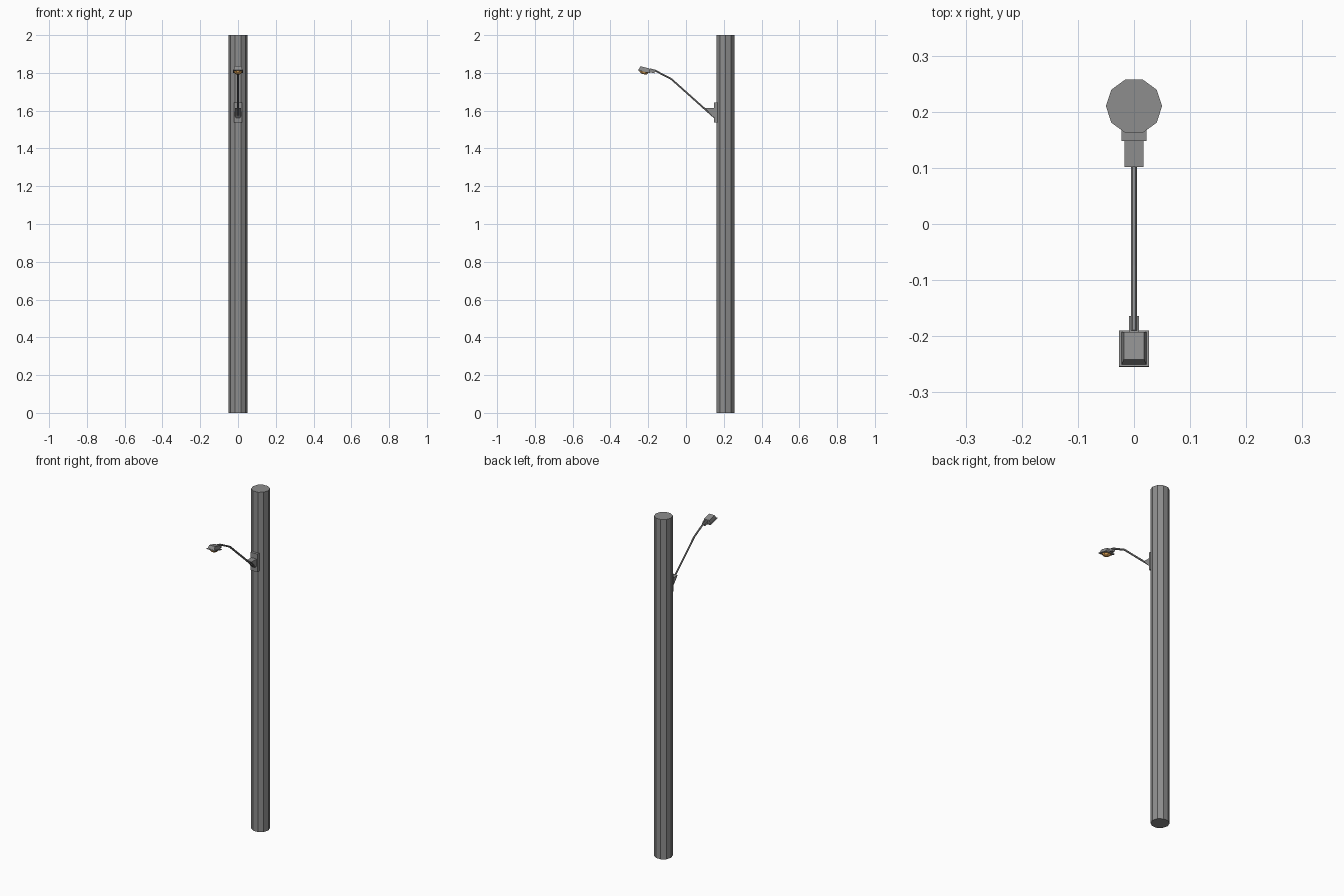
import bpy, bmesh, math
from mathutils import Matrix, Vector

if "Cube" in bpy.data.objects:
    bpy.data.objects.remove(bpy.data.objects["Cube"])


def material(name, rgb):
    m = bpy.data.materials.new(name)
    m.diffuse_color = (*rgb, 1)
    m.use_nodes = True
    m.node_tree.nodes["Principled BSDF"].inputs["Base Color"].default_value = m.diffuse_color
    return m


GREY = material("grey metal", (0.27, 0.27, 0.27))
AMBER = material("amber glass", (0.72, 0.36, 0.09))


def make(name, bm, mat, matrix=Matrix()):
    bmesh.ops.recalc_face_normals(bm, faces=bm.faces)
    me = bpy.data.meshes.new(name)
    bm.to_mesh(me)
    bm.free()
    me.materials.append(mat)
    ob = bpy.data.objects.new(name, me)
    bpy.context.collection.objects.link(ob)
    ob.matrix_world = matrix
    return ob


def loft(name, loops, mat, matrix=Matrix()):
    """Closed solid through a list of point loops."""
    bm = bmesh.new()
    rings = [[bm.verts.new(p) for p in loop] for loop in loops]
    n = len(rings[0])
    for a, b in zip(rings, rings[1:]):
        for i in range(n):
            j = (i + 1) % n
            bm.faces.new((a[i], a[j], b[j], b[i]))
    bm.faces.new(rings[0])
    bm.faces.new(rings[-1])
    return make(name, bm, mat, matrix)


def ngon(n, rx, ry, z, turn=0.0):
    return [(rx * math.cos(turn + math.tau * i / n),
             ry * math.sin(turn + math.tau * i / n), z) for i in range(n)]


def rect(hx, y0, y1, z):
    return [(-hx, y0, z), (hx, y0, z), (hx, y1, z), (-hx, y1, z)]


# Ten-sided pole
loft("pole", [ngon(10, 0.05, 0.05, 0), ngon(10, 0.05, 0.05, 2)], GREY,
     Matrix.Translation((0, 0.21, 0)))

# Mounting plate on the pole
loft("mounting_plate", [rect(0.022, 0.148, 0.168, 1.537), rect(0.022, 0.148, 0.168, 1.643)], GREY)

# Wedge bracket with a sloped underside and clipped lower corners
section = [(-0.017, 1.613), (0.017, 1.613), (0.017, 1.572),
           (0.010, 1.56), (-0.010, 1.56), (-0.017, 1.572)]
loft("bracket", [[(x, 0.15, z) for x, z in section],
                 [(x, 0.102 + (1.613 - z) * 0.85, z) for x, z in section]], GREY)

# Bent arm as a thin tube
cu = bpy.data.curves.new("arm", 'CURVE')
cu.dimensions = '3D'
cu.bevel_depth = 0.0055
cu.bevel_resolution = 1
cu.use_fill_caps = True
path = [(0.14, 1.573), (-0.077, 1.767), (-0.165, 1.813), (-0.19, 1.819)]
sp = cu.splines.new('POLY')
sp.points.add(len(path) - 1)
for p, (y, z) in zip(sp.points, path):
    p.co = (0, y, z, 1)
sp.use_smooth = False
arm = bpy.data.objects.new("arm", cu)
bpy.context.collection.objects.link(arm)
arm.data.materials.append(GREY)
bpy.context.view_layer.objects.active = arm
arm.select_set(True)
bpy.ops.object.convert(target='MESH')

# Lamp head, tilted up towards the front
head = Matrix.Translation((0, -0.222, 1.809)) @ Matrix.Rotation(math.radians(-14), 4, 'X')
loft("lamp_brim", [rect(0.027, -0.033, 0.033, -0.003), rect(0.027, -0.033, 0.033, 0.002)], GREY, head)
loft("lamp_housing", [rect(0.022, -0.030, 0.030, 0.002),
                      rect(0.018, -0.025, 0.025, 0.021)], GREY, head)
loft("lamp_socket", [rect(0.009, 0.022, 0.056, 0.002), rect(0.009, 0.022, 0.056, 0.017)], GREY, head)
loft("lamp_glass", [ngon(8, 0.023, 0.027, -0.003, math.pi / 8),
                    ngon(8, 0.020, 0.023, -0.010, math.pi / 8),
                    ngon(8, 0.011, 0.013, -0.016, math.pi / 8)], AMBER, head)
